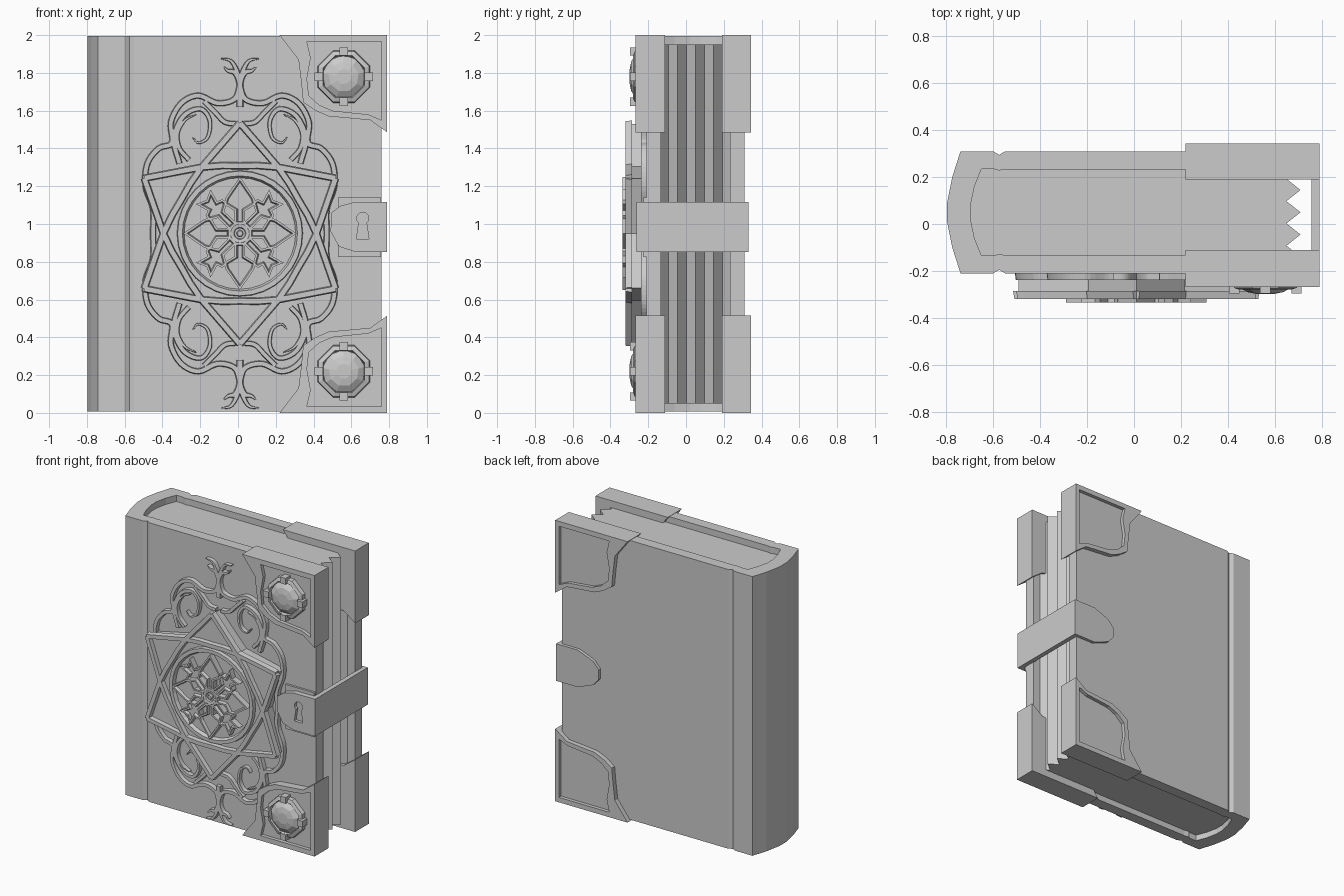
import bpy, bmesh, math
from mathutils import Vector

old = bpy.data.objects.get("Cube")
if old:
    bpy.data.objects.remove(old, do_unlink=True)

stone = bpy.data.materials.new("plain_grey")
stone.use_nodes = True
GREY = (0.6, 0.6, 0.6, 1)
stone.diffuse_color = GREY
stone.node_tree.nodes["Principled BSDF"].inputs["Base Color"].default_value = GREY

CX, CZ = 0.01, 0.95      # centre of the front ornament


def finish(bm, name):
    bmesh.ops.recalc_face_normals(bm, faces=bm.faces)
    me = bpy.data.meshes.new(name)
    bm.to_mesh(me)
    bm.free()
    me.materials.append(stone)
    ob = bpy.data.objects.new(name, me)
    bpy.context.collection.objects.link(ob)
    return ob


def prism(name, pts, lo, hi, axis="y", rim=0, sink=0):
    """Extrude an outline from lo to hi; optionally sink a panel inside a rim at hi."""
    bm = bmesh.new()
    place = (lambda p, h: (p[0], h, p[1])) if axis == "y" else (lambda p, h: (p[0], p[1], h))
    a = [bm.verts.new(place(p, lo)) for p in pts]
    b = [bm.verts.new(place(p, hi)) for p in pts]
    bm.faces.new(a)
    cap = bm.faces.new(b)
    for i in range(len(pts)):
        j = (i + 1) % len(pts)
        bm.faces.new((a[i], a[j], b[j], b[i]))
    bmesh.ops.recalc_face_normals(bm, faces=bm.faces)
    if rim:
        bmesh.ops.inset_region(bm, faces=[cap], thickness=rim, use_even_offset=True)
        bmesh.ops.inset_region(bm, faces=[cap], thickness=0.006, use_even_offset=True)
        step = sink if hi < lo else -sink
        for v in cap.verts:
            v.co.y += step
    return finish(bm, name)


def box(name, x0, x1, y0, y1, z0, z1):
    return prism(name, [(x0, z0), (x1, z0), (x1, z1), (x0, z1)], y0, y1)


def smooth_path(pts, steps=5):
    """Catmull-Rom curve through the points."""
    p = [Vector(q) for q in pts]
    p = [p[0] * 2 - p[1]] + p + [p[-1] * 2 - p[-2]]
    out = []
    for a, b, c, d in zip(p, p[1:], p[2:], p[3:]):
        for k in range(steps):
            t = k / steps
            out.append(0.5 * (2 * b + (c - a) * t + (2 * a - 5 * b + 4 * c - d) * t ** 2
                              + (3 * b - a - 3 * c + d) * t ** 3))
    return out + [p[-2]]


def ribbon(name, pts, width, back, front, taper=False):
    """A raised strap of bevelled section following a path on the front."""
    p = [Vector(q) for q in pts]
    n = len(p)
    bm = bmesh.new()
    rows = []
    for i, q in enumerate(p):
        d0 = (q - p[i - 1]).normalized() if i else (p[1] - q).normalized()
        d1 = (p[i + 1] - q).normalized() if i < n - 1 else d0
        t = (d0 + d1).normalized()
        side = Vector((-t.y, t.x)) / max(0.5, t.dot(d0))
        w = width / 2 * (1 - 0.8 * (i / (n - 1)) ** 2 if taper else 1)
        rows.append([bm.verts.new((q.x + side.x * w * s, y, q.y + side.y * w * s))
                     for s, y in ((-1, back), (-0.7, front), (0.7, front), (1, back))])
    for r, s in zip(rows, rows[1:]):
        for k in range(4):
            m = (k + 1) % 4
            bm.faces.new((r[k], r[m], s[m], s[k]))
    bm.faces.new(rows[0])
    bm.faces.new(rows[-1])
    return finish(bm, name)


def lathe(name, profile, sides, cx, cz, turn=0.0):
    """Spin (radius, y) pairs round an axis pointing at the front."""
    bm = bmesh.new()
    rings = []
    for r, y in profile:
        rings.append([bm.verts.new((cx + r * math.cos(turn + math.tau * k / sides), y,
                                    cz + r * math.sin(turn + math.tau * k / sides)))
                      for k in range(sides)])
    for a, b in zip(rings, rings[1:]):
        for k in range(sides):
            m = (k + 1) % sides
            bm.faces.new((a[k], a[m], b[m], b[k]))
    bm.faces.new(rings[0])
    bm.faces.new(rings[-1])
    return finish(bm, name)


def polar(deg, r):
    a = math.radians(deg)
    return (CX + r * math.cos(a), CZ + r * math.sin(a))


# Cover: boards and rounded spine in one bent section, mirrored about the middle
MID = 0.05
half_out = [(0.76, 0.26), (-0.55, 0.26), (-0.575, 0.245), (-0.6, 0.26), (-0.74, 0.26),
            (-0.775, 0.15), (-0.797, 0.04)]
half_in = [(-0.697, 0.03), (-0.68, 0.11), (-0.65, 0.185), (-0.6, 0.185), (-0.575, 0.178),
           (-0.55, 0.183), (0.76, 0.183)]
up = lambda pts: [(x, MID + d) for x, d in pts]
down = lambda pts: [(x, MID - d) for x, d in pts]
outline = up(half_out) + down(half_out)[::-1] + down(half_in)[::-1] + up(half_in)
prism("cover", outline, 0.008, 1.995, "z")

# Page block with a pleated fore edge
edge = [(0.71 if k % 2 == 0 else 0.65, MID - 0.19 + 0.0475 * k) for k in range(9)]
spine_side = [(x, y) for x, y in up(half_in[:3])[::-1] + down(half_in[:3])]
prism("pages", edge + spine_side, 0.05, 1.95, "z")

# Corner guards on both boards, gems on the front pair
corner = [(0.22, 2.0), (0.79, 2.0), (0.79, 1.485), (0.70, 1.55), (0.48, 1.57),
          (0.41, 1.60), (0.345, 1.645), (0.335, 1.75), (0.32, 1.87)]
panel = [(0.365, 1.965), (0.76, 1.965), (0.76, 1.55), (0.69, 1.58), (0.50, 1.60),
         (0.43, 1.63), (0.375, 1.68), (0.365, 1.77), (0.385, 1.88)]


def guard(name, flip, back, front):
    """Solid block below the panel, raised border on top."""
    side = lambda pts: [(x, 2 - z if flip else z) for x, z in pts]
    floor = front + (0.025 if front < back else -0.025)
    bm = bmesh.new()
    loops = [(corner, back), (corner, front), (panel, front), (panel, floor)]
    rings = [[bm.verts.new((x, y, z)) for x, z in side(pts)] for pts, y in loops]
    for a, b in zip(rings, rings[1:]):
        for k in range(len(a)):
            m = (k + 1) % len(a)
            bm.faces.new((a[k], a[m], b[m], b[k]))
    bm.faces.new(rings[0])
    bm.faces.new(rings[-1])
    return finish(bm, name)


for label, flip in (("upper", False), ("lower", True)):
    guard(label + "_front_corner", flip, -0.11, -0.268)
    guard(label + "_back_corner", flip, 0.19, 0.343)
    gz = 0.22 if flip else 1.78
    lathe(label + "_gem_setting", [(0.15, -0.24), (0.145, -0.272), (0.12, -0.28), (0.11, -0.25)],
          8, 0.56, gz, math.pi / 8)
    lathe(label + "_gem", [(0.12, -0.24), (0.115, -0.268), (0.08, -0.29), (0.04, -0.298)],
          9, 0.56, gz, 0.2)
    for k in range(4):
        dx, dz = (0.133 * f(k * math.pi / 2) for f in (math.cos, math.sin))
        box(f"{label}_prong_{k}", 0.56 + dx - 0.022, 0.56 + dx + 0.022, -0.24, -0.297,
            gz + dz - 0.022, gz + dz + 0.022)

# Clasp: lock plate, strap round the fore edge, pointed ends
box("lock_plate", 0.53, 0.757, -0.2, -0.225, 0.825, 1.14)
tongue = [(0.79, 0.853), (0.62, 0.853), (0.535, 0.88), (0.49, 0.96), (0.495, 1.06),
          (0.54, 1.095), (0.62, 1.117), (0.79, 1.117)]
hasp = prism("front_hasp", tongue, -0.2, -0.262)
tail = [(0.79, 0.853), (0.62, 0.853), (0.50, 0.90), (0.455, 0.95), (0.455, 1.02),
        (0.50, 1.07), (0.62, 1.117), (0.79, 1.117)]
prism("back_hasp", tail, 0.3, 0.332)
box("strap", 0.757, 0.79, -0.26, 0.33, 0.853, 1.117)

# Keyhole cut into the front hasp
key = [(0.66 + 0.032 * math.cos(math.radians(a)), 1.03 + 0.032 * math.sin(math.radians(a)))
       for a in range(-50, 231, 28)]
cutter = prism("keyhole_cutter", key + [(0.627, 0.92), (0.693, 0.92)], -0.24, -0.3)
cutter.hide_render = True
cutter.hide_viewport = True
cut = hasp.modifiers.new("keyhole", "BOOLEAN")
cut.operation = "DIFFERENCE"
cut.object = cutter

# Six-pointed star slab with interlaced raised bands
star = [polar(30 * k, 0.58 if k % 2 else 0.41) for k in range(12)]
prism("star_slab", star, -0.2, -0.292)
for k in range(6):
    a = 30 + 60 * k
    tips = ((0, 0.585), (30, 0.405), (45, 0.372), (60, 0.358), (75, 0.372), (90, 0.405), (120, 0.585))
    ribbon(f"star_band_{k}", [polar(a + d, r) for d, r in tips], 0.04, -0.285, -0.32)
lathe("medallion_ring", [(0.335, -0.28), (0.33, -0.318), (0.305, -0.318), (0.295, -0.293)],
      32, CX, CZ)

# Rosette: four spades, four flared forks and a boss
spade = [(0.05, 0.028), (0.12, 0.028), (0.155, 0.085), (0.19, 0.075), (0.30, 0.0)]
fork = [(0.05, 0.026), (0.14, 0.024), (0.165, 0.068), (0.195, 0.062), (0.205, 0.035),
        (0.275, 0.055), (0.25, 0.0)]
for k in range(8):
    half = fork if k % 2 else spade
    c, s = math.cos(math.radians(45 * k)), math.sin(math.radians(45 * k))
    ring = half + [(r, -w) for r, w in half[-2::-1]]
    prism(f"rosette_arm_{k}", [(CX + r * c - w * s, CZ + r * s + w * c) for r, w in ring],
          -0.28, -0.335, rim=0.011, sink=0.02)
lathe("rosette_boss", [(0.068, -0.28), (0.066, -0.325), (0.05, -0.335), (0.032, -0.332),
                       (0.028, -0.322), (0.018, -0.322), (0.014, -0.335)], 20, CX, CZ)

# Filigree scrolls round the star, one quarter mirrored four ways
scrolls = {
    "outer_scroll": ([(0, 1.73), (0.03, 1.66), (0.12, 1.64), (0.22, 1.68), (0.31, 1.64),
                      (0.365, 1.54), (0.36, 1.43), (0.43, 1.40), (0.49, 1.32), (0.5, 1.2),
                      (0.46, 1.08), (0.46, 0.95)], 0.034, False),
    "crescent_scroll": ([(0.32, 1.32), (0.35, 1.45), (0.30, 1.57), (0.21, 1.61), (0.16, 1.55),
                         (0.17, 1.46), (0.22, 1.43), (0.25, 1.46)], 0.034, True),
    "inner_hook": ([(0.27, 1.34), (0.32, 1.40), (0.33, 1.48), (0.29, 1.55), (0.23, 1.58)], 0.03, True),
    "tip_scroll": ([(0.02, 1.53), (0.08, 1.54), (0.13, 1.59), (0.19, 1.65)], 0.03, False),
    "finial_horn": ([(0, 1.62), (0, 1.74), (0.025, 1.80), (0.06, 1.81), (0.085, 1.83)], 0.04, True),
    "finial_crescent": ([(0, 1.76), (0.02, 1.82), (0.05, 1.865), (0.10, 1.875)], 0.03, True),
}
for name, (pts, width, taper) in scrolls.items():
    for sx in (1, -1):
        for sz in (1, -1):
            path = [(CX + sx * x, CZ + sz * (z - CZ)) for x, z in pts]
            tag = ("left" if sx > 0 else "right") + ("_upper" if sz > 0 else "_lower")
            ribbon(f"{name}_{tag}", smooth_path(path), width, -0.2, -0.238, taper)
